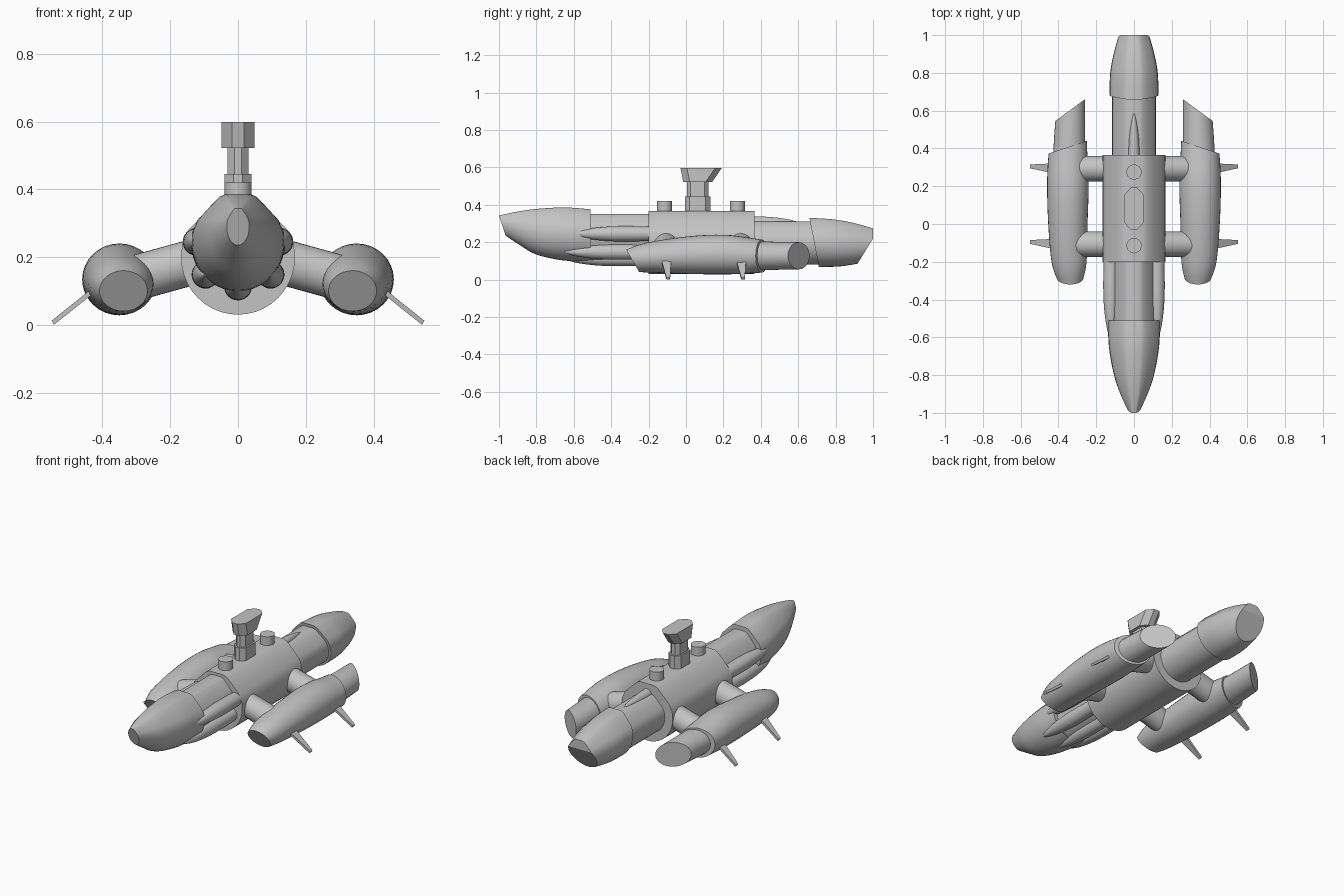
import bpy, bmesh, math
from mathutils import Vector, Matrix

cube = bpy.data.objects.get("Cube")
if cube:
    bpy.data.objects.remove(cube, do_unlink=True)

grey = bpy.data.materials.new("hull grey")
grey.use_nodes = True
grey.diffuse_color = (0.55, 0.55, 0.55, 1)
grey.node_tree.nodes["Principled BSDF"].inputs["Base Color"].default_value = grey.diffuse_color


def finish(name, bm, angle=30):
    bmesh.ops.recalc_face_normals(bm, faces=bm.faces)
    mesh = bpy.data.meshes.new(name)
    bm.to_mesh(mesh)
    bm.free()
    mesh.materials.append(grey)
    ob = bpy.data.objects.new(name, mesh)
    bpy.context.collection.objects.link(ob)
    bpy.ops.object.select_all(action='DESELECT')
    ob.select_set(True)
    bpy.context.view_layer.objects.active = ob
    bpy.ops.object.shade_smooth_by_angle(angle=math.radians(angle))
    return ob


def circle(n):
    return [(math.cos(2 * math.pi * i / n), math.sin(2 * math.pi * i / n)) for i in range(n)]


# Hull section: round belly, sloping shoulders, narrow flat top
belly = [(math.cos(a), math.sin(a)) for a in (math.pi + math.pi * i / 20 for i in range(21))]
shoulder = [(0.98, 0.25), (0.87, 0.48), (0.6, 0.76), (0.4, 0.95), (0.27, 1.0)]
HULL = belly + shoulder + [(-u, v) for u, v in reversed(shoulder)]
ROUND = circle(32)


def refine(stations, steps):
    """Ease between stations with Catmull-Rom interpolation."""
    out = []
    last = len(stations) - 1
    for i in range(last):
        p = [stations[min(max(i + k, 0), last)] for k in (-1, 0, 1, 2)]
        for s in range(steps):
            t = s / steps
            out.append([b + t / 2 * (c - a + t * (2 * a - 5 * b + 4 * c - d + t * (3 * (b - c) + d - a)))
                        for a, b, c, d in zip(*p)])
    return out + [stations[-1]]


def loft(name, section, stations, side=1, cuts=(), steps=4):
    """Skin sections along y; a station is y, centre x, half width, bottom, top, lean."""
    bm = bmesh.new()
    rings = []
    for y, cx, w, zb, zt, lean in refine(stations, steps):
        rings.append([bm.verts.new((side * (cx + u * w), y + lean * v,
                                    (zb + zt) / 2 + v * (zt - zb) / 2)) for u, v in section])
    n = len(section)
    for a, b in zip(rings, rings[1:]):
        for i in range(n):
            j = (i + 1) % n
            bm.faces.new((a[i], a[j], b[j], b[i]))
    bm.faces.new(rings[0])
    bm.faces.new(rings[-1])
    for point, normal in cuts:
        mirror = Vector((side, 1, 1))
        res = bmesh.ops.bisect_plane(bm, geom=bm.verts[:] + bm.edges[:] + bm.faces[:],
                                     plane_co=Vector(point) * mirror,
                                     plane_no=Vector(normal) * mirror, clear_outer=True)
        edges = [e for e in res["geom_cut"] if isinstance(e, bmesh.types.BMEdge)]
        bmesh.ops.edgeloop_fill(bm, edges=edges)
    return finish(name, bm)


def tube(name, start, end, radius):
    start, end = Vector(start), Vector(end)
    axis = end - start
    bm = bmesh.new()
    turn = axis.to_track_quat('Z', 'Y').to_matrix().to_4x4()
    bmesh.ops.create_cone(bm, cap_ends=True, segments=32, radius1=radius, radius2=radius,
                          depth=axis.length, matrix=Matrix.Translation((start + end) / 2) @ turn)
    return finish(name, bm)


def prism(name, lower, upper, angle=30):
    """Join two outlines of equal length."""
    bm = bmesh.new()
    a = [bm.verts.new(p) for p in lower]
    b = [bm.verts.new(p) for p in upper]
    for i in range(len(a)):
        j = (i + 1) % len(a)
        bm.faces.new((a[i], a[j], b[j], b[i]))
    bm.faces.new(a)
    bm.faces.new(b)
    return finish(name, bm, angle)


# Main hull, in line from nose to stern
loft("main_hull", HULL, [(-0.2, 0, 0.168, 0.03, 0.368, 0), (0.365, 0, 0.168, 0.03, 0.368, 0)], steps=1)
loft("front_hull", HULL, [(-0.56, 0, 0.112, 0.1, 0.352, 0), (-0.19, 0, 0.112, 0.1, 0.352, 0)], steps=1)
loft("rear_hull", HULL, [(0.35, 0, 0.116, 0.08, 0.312, 0), (0.75, 0, 0.116, 0.08, 0.312, 0)], steps=1)
loft("nose", HULL, [
    (-0.982, 0, 0.033, 0.235, 0.343, -0.018),
    (-0.9, 0, 0.072, 0.186, 0.362, -0.01),
    (-0.8, 0, 0.106, 0.134, 0.378, 0),
    (-0.65, 0, 0.133, 0.102, 0.386, 0),
    (-0.51, 0, 0.138, 0.1, 0.376, 0)])
loft("stern", HULL, [
    (0.685, 0, 0.13, 0.068, 0.33, -0.025),
    (0.8, 0, 0.126, 0.07, 0.322, -0.01),
    (0.9, 0, 0.108, 0.082, 0.302, 0),
    (1.0, 0, 0.08, 0.105, 0.274, 0)],
    cuts=[((0, 1.0, 0.22), (0, 0.13, -0.08))])

# Slim blisters around the front hull
def blister(name, x, z, front, side):
    loft(name, ROUND, [(front + d, x, r, z - r, z + r, 0) for d, r in
                       ((0, 0.004), (0.06, 0.022), (0.16, 0.036), (0.28, 0.041), (-0.19 - front, 0.038))],
         side)

blister("bottom_blister", 0, 0.113, -0.65, 1)

# Top fairing behind the main hull
loft("tail_fairing", ROUND, [
    (0.36, 0, 0.03, 0.27, 0.338, 0),
    (0.45, 0, 0.027, 0.27, 0.335, 0),
    (0.54, 0, 0.015, 0.28, 0.324, 0),
    (0.595, 0, 0.002, 0.3, 0.31, 0)])

# Tower with an overhanging head
def tower_ring(z, y0, y1, w, bevel):
    return [(-w, y0 + bevel, z), (-w * 0.35, y0, z), (w * 0.35, y0, z), (w, y0 + bevel, z),
            (w, y1 - bevel, z), (w * 0.35, y1, z), (-w * 0.35, y1, z), (-w, y1 - bevel, z)]

prism("tower_base", tower_ring(0.36, -0.005, 0.13, 0.04, 0.025),
      tower_ring(0.445, -0.005, 0.13, 0.04, 0.025), 20)
prism("tower_column", tower_ring(0.44, 0.005, 0.12, 0.031, 0.02),
      tower_ring(0.53, 0.005, 0.12, 0.031, 0.02), 20)
prism("tower_head", tower_ring(0.522, -0.015, 0.14, 0.049, 0.035),
      tower_ring(0.598, -0.03, 0.192, 0.049, 0.035), 20)

# Round hatches on the deck
for label, y in (("front", -0.115), ("rear", 0.275)):
    tube(label + "_hatch", (0, y, 0.34), (0, y, 0.42), 0.04)

for side, label in ((1, "left"), (-1, "right")):
    blister(label + "_upper_blister", 0.122, 0.245, -0.61, side)
    blister(label + "_lower_blister", 0.096, 0.148, -0.65, side)

    # Engine pod with slanted intake and slanted rear edge
    loft(label + "_engine_pod", ROUND, [
        (-0.285, 0.338, 0.071, 0.04, 0.16, -0.035),
        (-0.2, 0.344, 0.093, 0.038, 0.196, -0.018),
        (0.0, 0.35, 0.104, 0.031, 0.23, 0),
        (0.2, 0.35, 0.11, 0.028, 0.24, 0),
        (0.35, 0.35, 0.104, 0.034, 0.222, 0),
        (0.5, 0.345, 0.092, 0.045, 0.2, 0)],
        side, cuts=[((0.25, 0.44, 0), (0.06, 0.18, 0))])
    loft(label + "_exhaust", ROUND, [
        (0.34, 0.345, 0.085, 0.049, 0.205, 0),
        (0.5, 0.34, 0.08, 0.053, 0.202, 0),
        (0.7, 0.332, 0.072, 0.057, 0.198, 0)],
        side, cuts=[((0.26, 0.66, 0), (0.11, 0.15, 0))])

    # Struts and small landing fins
    for place, y in (("front", -0.107), ("rear", 0.293)):
        tube(f"{label}_{place}_strut", (side * 0.08, y, 0.2), (side * 0.34, y, 0.128), 0.067)
        root = [(0.42, -0.025, 0.098), (0.42, 0.028, 0.098), (0.428, 0.028, 0.11), (0.428, -0.025, 0.11)]
        tip = [(0.543, 0.002, 0.0), (0.543, 0.022, 0.0), (0.55, 0.022, 0.012), (0.55, 0.002, 0.012)]
        prism(f"{label}_{place}_fin", [(side * a, y + b, c) for a, b, c in root],
              [(side * a, y + b, c) for a, b, c in tip])
